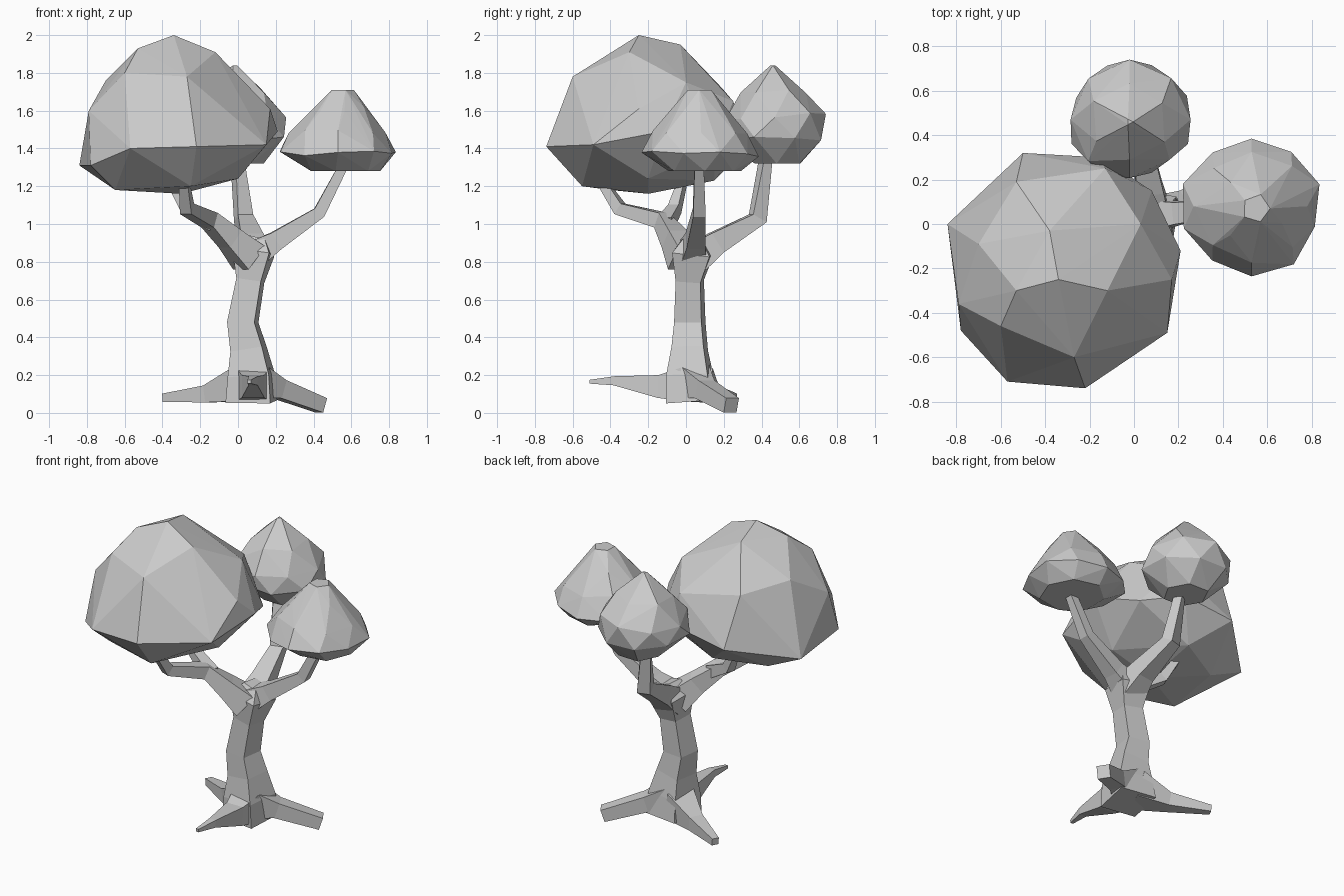
import bpy
import bmesh
import random
from math import cos, sin, pi, tau
from mathutils import Vector

random.seed(4)
if "Cube" in bpy.data.objects:
    bpy.data.objects.remove(bpy.data.objects["Cube"], do_unlink=True)

# One plain grey for the whole tree
GREY = (0.6, 0.6, 0.6, 1)
grey = bpy.data.materials.new("plain_grey")
grey.use_nodes = True
grey.diffuse_color = GREY
for node in grey.node_tree.nodes:
    if node.type == "BSDF_PRINCIPLED":
        node.inputs["Base Color"].default_value = GREY


def finish(name, bm):
    """Turn a bmesh into a flat shaded, grey object."""
    bmesh.ops.recalc_face_normals(bm, faces=bm.faces[:])
    mesh = bpy.data.meshes.new(name)
    bm.to_mesh(mesh)
    bm.free()
    mesh.materials.append(grey)
    obj = bpy.data.objects.new(name, mesh)
    bpy.context.collection.objects.link(obj)
    return obj


def limb(name, path, reference=(0, 0, 1)):
    """Loft a square tube along (x, y, z, half_width) stations."""
    bm = bmesh.new()
    centres = [Vector(station[:3]) for station in path]
    rings = []
    for i, station in enumerate(path):
        before = centres[max(i - 1, 0)]
        after = centres[min(i + 1, len(path) - 1)]
        along = (after - before).normalized()
        side = along.cross(Vector(reference)).normalized()
        up = side.cross(along)
        ring = []
        for a, b in ((-1, -1), (1, -1), (1, 1), (-1, 1)):
            corner = centres[i] + (side * a + up * b) * station[3]
            corner.z = max(corner.z, 0)
            ring.append(bm.verts.new(corner))
        rings.append(ring)
    for low, high in zip(rings, rings[1:]):
        for k in range(4):
            n = (k + 1) % 4
            bm.faces.new((low[k], low[n], high[n], high[k]))
    bm.faces.new(rings[0])
    bm.faces.new(rings[-1])
    return finish(name, bm)


def foliage(name, points):
    """Wrap a faceted hull around a cloud of points."""
    bm = bmesh.new()
    verts = [bm.verts.new(p) for p in points]
    hull = bmesh.ops.convex_hull(bm, input=verts)
    loose = set(hull["geom_interior"]) | set(hull["geom_unused"])
    spare = [g for g in loose if isinstance(g, bmesh.types.BMVert)]
    bmesh.ops.delete(bm, geom=spare, context="VERTS")
    return finish(name, bm)


def ring_cloud(rings):
    """Make slightly uneven rings from (x, y, z, radius, count)."""
    cloud = []
    for i, (x, y, z, radius, count) in enumerate(rings):
        for k in range(count):
            angle = tau * k / count + i * pi / count
            r = radius * random.uniform(0.94, 1.04)
            lift = random.uniform(-0.02, 0.02) if 0 < i < len(rings) - 1 else 0
            cloud.append((x + r * cos(angle), y + r * sin(angle), z + lift))
    return cloud


# Trunk, slightly twisted and bowed
limb("trunk", [
    (.07, .03, .06, .12), (.07, .02, .2, .11), (.055, .02, .34, .085),
    (.025, .02, .48, .073), (.065, .02, .7, .066), (.08, .04, .85, .1),
    (.1, .04, .93, .05),
], reference=(.15, 1, 0))

# Roots
limb("left_root", [(.08, .03, .17, .09), (.22, .1, .125, .05), (.44, .24, .04, .04)])
limb("right_root", [(.02, .05, .15, .09), (-.16, .13, .1, .045), (-.39, .25, .08, .022)])
limb("front_root", [
    (.08, -.02, .15, .09), (.08, -.15, .14, .06),
    (.08, -.38, .17, .024), (.06, -.51, .165, .01),
])

# Branches
limb("left_branch", [
    (.1, .04, .85, .07), (.2, .05, .91, .05), (.43, .07, 1.06, .033), (.57, .07, 1.33, .024),
])
limb("back_branch", [
    (.08, .05, .82, .08), (.07, .16, .9, .06), (.03, .38, 1.03, .042), (-.01, .43, 1.4, .024),
])
limb("front_branch", [
    (.06, 0, .82, .08), (-.04, -.06, .92, .058), (-.15, -.13, 1.02, .042),
    (-.27, -.35, 1.08, .033), (-.29, -.47, 1.26, .022),
])
limb("side_twig", [(-.12, -.11, 1, .04), (-.27, -.06, 1.08, .03), (-.35, -.02, 1.22, .02)])

# Large crown: underside, widest rim, shoulders and top
underside = [
    (-.65, -.4, 1.18), (-.3, -.2, 1.16), (-.25, -.55, 1.2),
    (0, -.2, 1.24), (-.6, 0, 1.2), (-.3, .15, 1.23),
]
rim = [
    (-.22, -.74, 1.41), (-.57, -.71, 1.4), (-.78, -.48, 1.31), (-.84, 0, 1.31),
    (-.5, .32, 1.4), (-.15, .3, 1.45), (.08, .15, 1.4), (.21, -.12, 1.49), (.15, -.49, 1.42),
]
shoulders = [
    (-.79, -.36, 1.6), (-.6, -.46, 1.8), (-.27, -.6, 1.78), (.17, -.25, 1.61),
    (.03, 0, 1.75), (-.13, .25, 1.65), (-.53, .19, 1.72), (-.7, -.09, 1.76),
]
top = [(-.53, -.3, 1.93), (-.34, -.25, 2), (-.12, -.3, 1.91), (-.38, -.03, 1.95)]
foliage("large_crown", underside + rim + shoulders + top)

# Small crowns
foliage("left_crown", ring_cloud([
    (.56, .1, 1.28, .2, 7), (.53, .08, 1.37, .315, 10), (.53, .08, 1.48, .255, 8),
    (.53, .07, 1.6, .155, 7), (.55, .07, 1.71, .065, 5),
]))
foliage("back_crown", ring_cloud([
    (0, .48, 1.32, .14, 6), (-.02, .47, 1.45, .275, 8), (-.02, .47, 1.57, .27, 8),
    (-.02, .46, 1.71, .18, 6), (-.02, .46, 1.84, .015, 3),
]))
